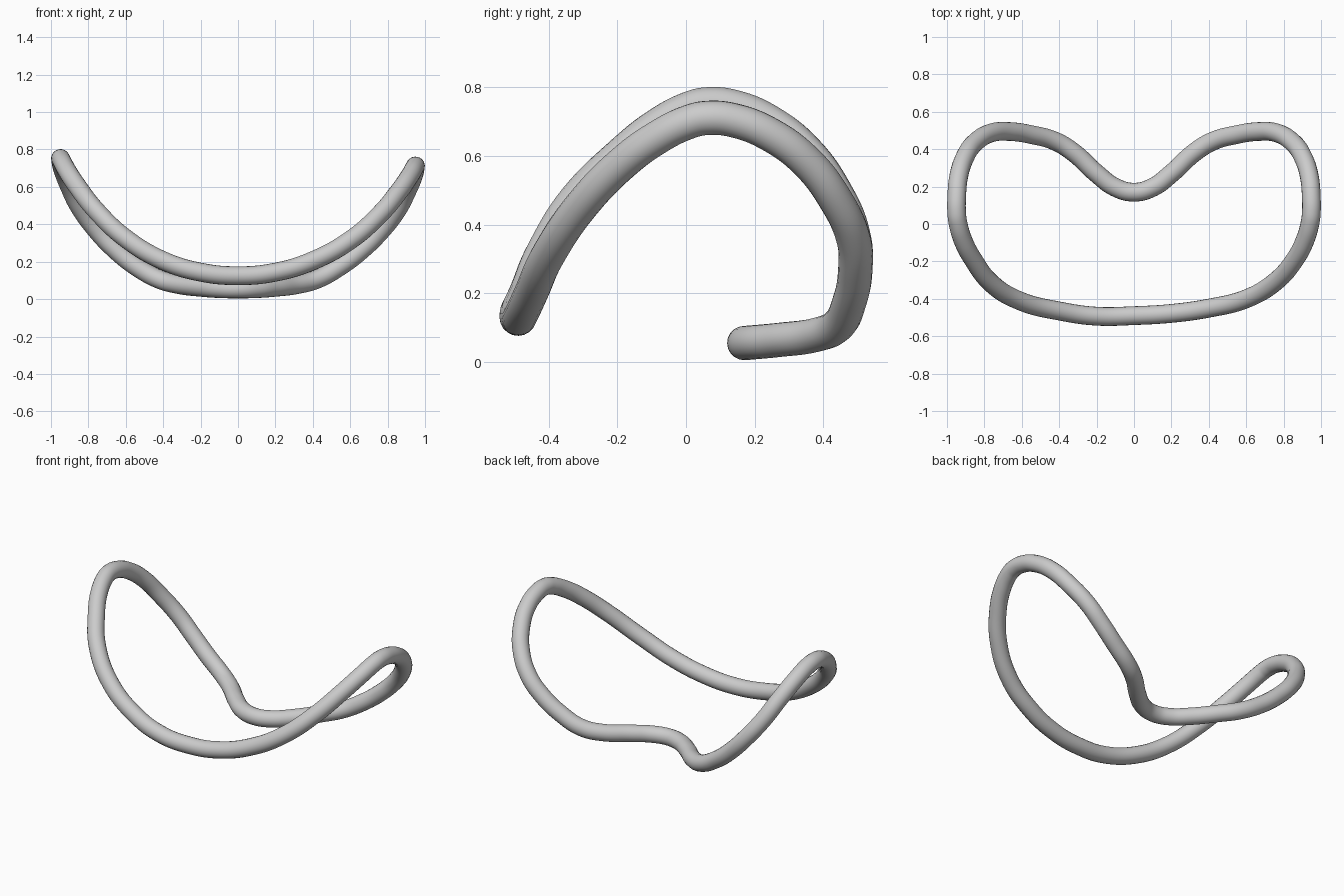
import bpy

# Centre line of the right half, from front middle round to back middle
half = [
    (0.00, -0.490, 0.125), (0.20, -0.478, 0.144), (0.40, -0.450, 0.205),
    (0.60, -0.400, 0.315), (0.76, -0.305, 0.455), (0.86, -0.190, 0.575),
    (0.915, -0.085, 0.653), (0.942, 0.010, 0.700), (0.948, 0.060, 0.711),
    (0.948, 0.140, 0.704), (0.938, 0.250, 0.660), (0.905, 0.355, 0.580),
    (0.850, 0.435, 0.475), (0.760, 0.488, 0.360), (0.660, 0.494, 0.262),
    (0.550, 0.478, 0.178), (0.420, 0.442, 0.105), (0.320, 0.380, 0.078),
    (0.200, 0.270, 0.063), (0.100, 0.196, 0.056), (0.00, 0.170, 0.054),
]


def left(p):
    # Mirrored half; its tip rises slightly higher
    x, y, z = p
    lift = 0.04 * max(0, (z - 0.2) / 0.51)
    dy = -0.015 if y < -0.25 and x > 0.1 else 0
    return (-x, y + dy, z + lift)


points = half + [left(p) for p in half[-2:0:-1]]

# Round tube swept along the closed loop
curve = bpy.data.curves.new("bent_ring", "CURVE")
curve.dimensions = "3D"
curve.bevel_depth = 0.05
curve.bevel_resolution = 8
curve.resolution_u = 8
spline = curve.splines.new("BEZIER")
spline.bezier_points.add(len(points) - 1)
for bp, co in zip(spline.bezier_points, points):
    bp.co = co
    bp.handle_left_type = bp.handle_right_type = "AUTO"
spline.use_cyclic_u = True
spline.use_smooth = True

ring = bpy.data.objects.new("bent_ring", curve)
bpy.context.collection.objects.link(ring)
bpy.context.view_layer.objects.active = ring
ring.select_set(True)
bpy.ops.object.convert(target="MESH")
bpy.ops.object.shade_smooth()
